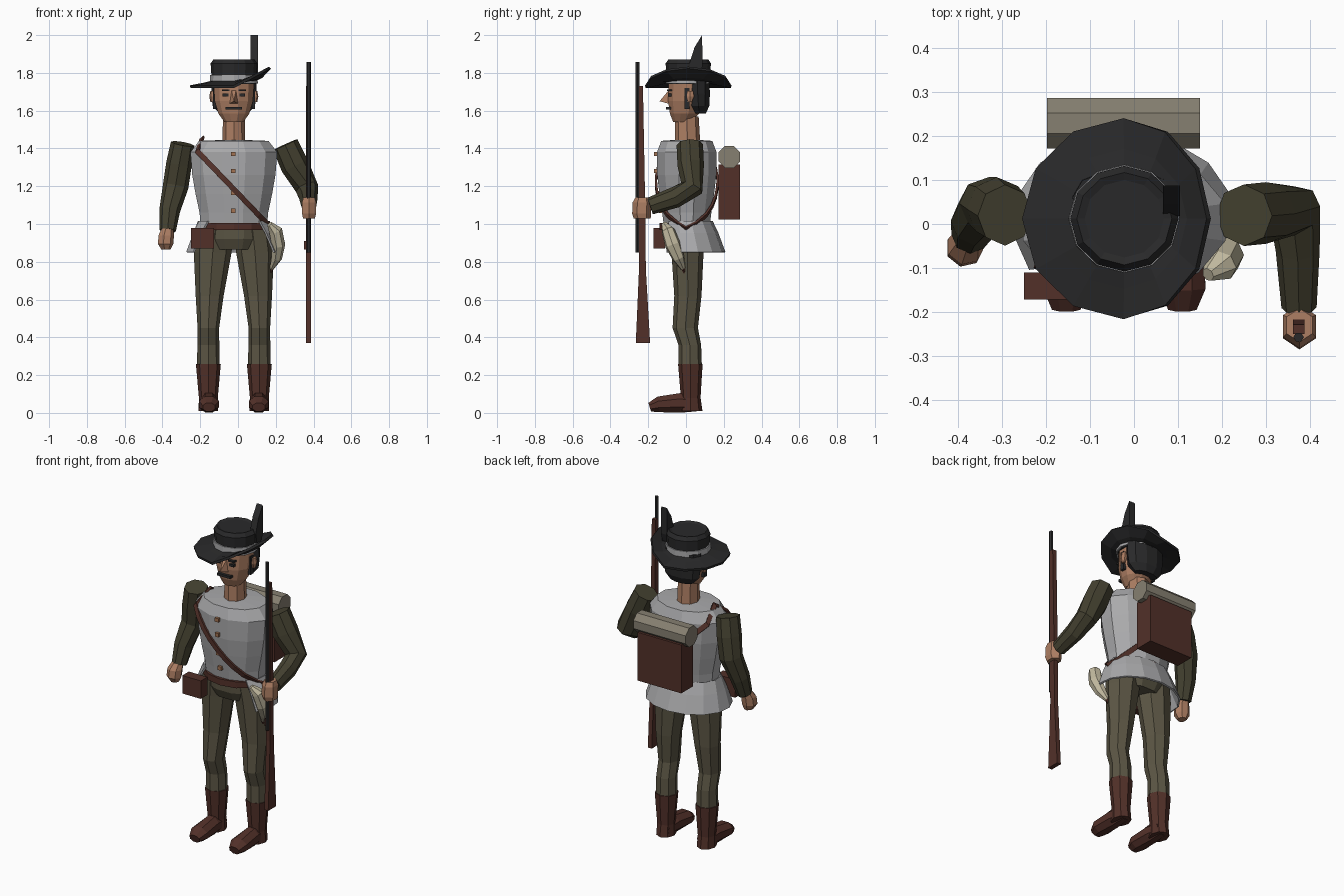
import bpy, bmesh, math
from mathutils import Vector

if "Cube" in bpy.data.objects:
    bpy.data.objects.remove(bpy.data.objects["Cube"])

CX = -0.022  # body centre line


def mat(name, r, g, b):
    m = bpy.data.materials.new(name)
    m.diffuse_color = (r, g, b, 1)
    m.use_nodes = True
    m.node_tree.nodes["Principled BSDF"].inputs["Base Color"].default_value = m.diffuse_color
    return m


BLACK = mat("black felt", 0.022, 0.022, 0.023)
COAT = mat("grey cloth", 0.40, 0.40, 0.41)
SKIN = mat("skin", 0.42, 0.21, 0.125)
TROUSER = mat("trouser olive", 0.105, 0.092, 0.058)
SLEEVE = mat("sleeve olive", 0.058, 0.053, 0.03)
BROWN = mat("brown leather", 0.085, 0.03, 0.022)
HORN = mat("pale horn", 0.54, 0.49, 0.35)
ROLL = mat("blanket", 0.24, 0.215, 0.165)
BRASS = mat("brass", 0.36, 0.17, 0.085)


def make(name, verts, faces, m, thick=0):
    bm = bmesh.new()
    vs = [bm.verts.new(v) for v in verts]
    for f in faces:
        bm.faces.new([vs[i] for i in f])
    bmesh.ops.recalc_face_normals(bm, faces=bm.faces)
    me = bpy.data.meshes.new(name)
    bm.to_mesh(me)
    bm.free()
    me.materials.append(m)
    ob = bpy.data.objects.new(name, me)
    bpy.context.collection.objects.link(ob)
    if thick:
        mod = ob.modifiers.new("thickness", 'SOLIDIFY')
        mod.thickness = thick
        mod.offset = 0
    return ob


def skin_rings(name, rings, m, closed=True, caps=True, thick=0):
    """Join rings of points into one surface."""
    n = len(rings[0])
    verts = [p for r in rings for p in r]
    faces = []
    for k in range(len(rings) - 1):
        for i in range(n if closed else n - 1):
            j = (i + 1) % n
            faces.append((k*n + i, k*n + j, (k+1)*n + j, (k+1)*n + i))
    if caps and closed:
        faces.append(tuple(range(n)))
        faces.append(tuple(range((len(rings)-1)*n, len(rings)*n)))
    return make(name, verts, faces, m, thick)


def loft(name, rings, m, n=8, phase=0.0, **kw):
    """Stack of horizontal ellipses: (cx, cy, z, rx, ry)."""
    out = []
    for cx, cy, z, rx, ry in rings:
        out.append([(cx + rx*math.cos(a), cy + ry*math.sin(a), z)
                    for a in (phase + 2*math.pi*i/n for i in range(n))])
    return skin_rings(name, out, m, **kw)


def tube(name, pts, radii, m, n=8, phase=0.0, ref=(1, 0, 0)):
    """Ellipse swept along a path; radii are (sideways, other)."""
    P = [Vector(p) for p in pts]
    out = []
    for i, p in enumerate(P):
        t = (P[min(i+1, len(P)-1)] - P[max(i-1, 0)]).normalized()
        u = Vector(ref)
        u = (u - t*u.dot(t)).normalized()
        v = t.cross(u)
        a, b = radii[i]
        out.append([p + u*a*math.cos(q) + v*b*math.sin(q)
                    for q in (phase + 2*math.pi*k/n for k in range(n))])
    return skin_rings(name, out, m)


def box(name, x0, x1, y0, y1, z0, z1, m):
    q = [(x0, y0), (x1, y0), (x1, y1), (x0, y1)]
    return skin_rings(name, [[(x, y, z) for x, y in q] for z in (z0, z1)], m)


# Legs, boots and feet
for s, side in ((-1, "right"), (1, "left")):
    leg = [(.098, .005, .98, .098, .095), (.112, .008, .85, .1, .085), (.128, .01, .62, .074, .072),
           (.135, -.004, .45, .057, .067), (.135, .02, .36, .058, .06), (.135, .022, .25, .06, .062)]
    loft(side + "_trouser_leg", [(CX + s*x, *r) for x, *r in leg], TROUSER)
    bx = CX + s*.135
    loft(side + "_boot_shaft", [(bx, .025, .01, .052, .062), (bx, .025, .08, .05, .052),
                                (bx, .023, .26, .066, .065)], BROWN)
    fx = CX + s*.132
    tube(side + "_boot_foot", [(fx, .06, .045), (fx, -.03, .053), (fx, -.145, .045), (fx, -.192, .03)],
         [(.04, .04), (.05, .056), (.057, .045), (.035, .026)], BROWN, phase=math.pi/8)

# Hips, torso, belt
loft("hips", [(CX, .005, .865, .14, .09), (CX, .005, .92, .17, .118), (CX, .005, 1.0, .175, .12)], TROUSER, n=10)
TORSO = [(.99, .182, .125), (1.06, .188, .135), (1.16, .21, .15), (1.26, .228, .162),
         (1.38, .238, .163), (1.44, .19, .14)]
loft("torso", [(CX, .004, z, a, b) for z, a, b in TORSO] + [(CX, .004, 1.445, .06, .07)], COAT, n=12, phase=math.pi/12)
loft("belt", [(CX, .004, z, .186, .143) for z in (.967, 1.005)], BROWN, n=12)

# Coat skirt, open at the front
rows = []
for z, a, b, start in ((1.015, .188, .132, -44), (.95, .215, .163, -38), (.85, .25, .2, -32)):
    rows.append([(CX + a*math.cos(q), .004 + b*math.sin(q), z)
                 for q in (math.radians(start + (180 - 2*start)*i/10) for i in range(11))])
skin_rings("coat_skirt", rows, COAT, closed=False, thick=.01)

# Buttons down the chest
for z, y in ((1.37, -.158), (1.28, -.157), (1.165, -.146), (1.07, -.132)):
    box("button", CX - .014, CX + .01, y - .012, y + .02, z - .011, z + .011, BRASS)


# Shoulder strap looped around the torso
def torso_at(z):
    z = max(.99, min(1.44, z))
    for (z0, a0, b0), (z1, a1, b1) in zip(TORSO, TORSO[1:]):
        if z <= z1:
            t = (z - z0)/(z1 - z0)
            return a0 + (a1 - a0)*t, b0 + (b1 - b0)*t


path = [(-.19, 0, 1.455)]
front = []
for i in range(9):
    t = i/8
    x, z = -.215 + .37*t, 1.385 - .385*t
    a, b = torso_at(z)
    front.append((x, b*math.sqrt(max(.1, 1 - ((x - CX)/a)**2)) + .004, z))
path += [(x, -y, z) for x, y, z in front] + [(.185, 0, .975)]
path += [(x, y + .008, z) for x, y, z in reversed(front)]
w = Vector((.72, 0, .69))*.014
skin_rings("shoulder_strap", [[Vector(p) - w for p in path], [Vector(p) + w for p in path]],
           BROWN, caps=False, thick=.012)

# Arms and hands
tube("right_sleeve", [(-.293, .02, 1.425), (-.312, .035, 1.32), (-.33, .045, 1.2), (-.362, .005, 1.07), (-.372, -.025, .965)],
     [(.063, .07), (.068, .072), (.068, .062), (.055, .056), (.043, .044)], SLEEVE)
loft("right_fist", [(-.383, -.05, .865, .025, .028), (-.385, -.055, .895, .043, .043),
                    (-.382, -.05, .94, .043, .043), (-.374, -.03, .98, .032, .032)], SKIN, n=7)
tube("left_sleeve", [(.25, .02, 1.42), (.3, .025, 1.31), (.365, .03, 1.19), (.372, -.06, 1.14), (.375, -.19, 1.095)],
     [(.07, .07), (.075, .07), (.062, .062), (.05, .056), (.04, .046)], SLEEVE)
loft("left_fist", [(.376, -.232, 1.03, .036, .045), (.376, -.235, 1.055, .043, .05),
                   (.376, -.232, 1.115, .043, .05), (.376, -.23, 1.14, .034, .038)], SKIN, n=6, phase=math.pi/6)

# Neck and head
loft("neck", [(CX, .008, 1.42, .06, .068), (CX, .005, 1.57, .058, .062)], SKIN)
loft("head", [(CX, -.02, 1.54, .052, .05), (CX, -.008, 1.585, .085, .08), (CX, 0, 1.65, .105, .098),
              (CX, .005, 1.76, .112, .1)], SKIN, n=12, phase=math.pi/12)
loft("hair", [(CX, .072, 1.585, .075, .035), (CX, .066, 1.625, .112, .06),
              (CX, .062, 1.69, .12, .068), (CX, .06, 1.77, .118, .066)], BLACK, n=10)
make("nose", [(CX - .012, -.09, 1.71), (CX + .012, -.09, 1.71), (CX - .027, -.085, 1.635),
              (CX + .027, -.085, 1.635), (CX, -.14, 1.65)],
     [(0, 1, 4), (0, 4, 2), (1, 3, 4), (2, 4, 3), (0, 2, 3, 1)], SKIN)
for s, side in ((-1, "right"), (1, "left")):
    e = CX + s*.044
    box(side + "_eye", e - .015, e + .015, -.096, -.07, 1.675, 1.69, BLACK)
    box(side + "_eyebrow", e - .02, e + .02, -.1, -.07, 1.703, 1.713, BLACK)
    x = CX + s*.114
    loft(side + "_ear", [(x, .02, 1.645, .01, .012), (x, .022, 1.675, .016, .024), (x, .022, 1.705, .01, .018)], SKIN, n=6)
    x = CX + s*.103
    box(side + "_sideburn", x - .008, x + .008, -.008, .018, 1.61, 1.72, BLACK)
box("moustache", CX - .043, CX + .043, -.107, -.06, 1.605, 1.62, BLACK)

# Hat: brim pinned up on the left side, crown, band, feather
HY = .012
brim = []
for r, lift in ((.1, 0), (.16, .5), (.231, 1)):
    ring = []
    for i in range(12):
        a = 2*math.pi*i/12
        x, y = r*math.cos(a), r*math.sin(a)
        z = 1.755 - .028*lift
        if x > 0:
            x *= 1 - .17*lift
            z += .1*lift*x/.19
        ring.append((CX + x, HY + y*.985, z))
    brim.append(ring)
skin_rings("hat_brim", brim, BLACK, caps=False, thick=.014)
loft("hat_crown", [(CX, HY, 1.74, .118, .115), (CX, HY, 1.79, .119, .116), (CX, HY, 1.85, .123, .12),
                   (CX, HY, 1.872, .108, .105), (CX, HY, 1.866, .09, .088)], BLACK, n=12)
loft("hat_band", [(CX, HY, 1.745, .127, .123), (CX, HY, 1.79, .125, .122)], COAT, n=12)
profile = [(.03, 1.79), (.075, 1.79), (.088, 1.84), (.085, 2.0), (.045, 1.935), (.018, 1.85)]
skin_rings("feather", [[(x, y, z) for y, z in profile] for x in (.066, .105)], BLACK)

# Pack and blanket roll
box("backpack", -.168, .122, .172, .285, 1.025, 1.315, BROWN)
tube("blanket_roll", [(-.198, .229, 1.355), (.15, .229, 1.355)], [(.062, .062)]*2,
     ROLL, phase=math.pi/8, ref=(0, 1, 0))

# Hip pouch and powder horn
box("pouch", -.25, -.127, -.172, -.11, .87, .978, BROWN)
tube("powder_horn", [(.168, -.115, 1.0), (.198, -.095, .965), (.213, -.07, .89), (.203, -.04, .82), (.178, -.015, .765)],
     [(.016, .016), (.037, .036), (.037, .042), (.03, .033), (.012, .014)], HORN, n=7)
tube("horn_tip", [(.18, -.017, .77), (.17, -.008, .738)], [(.012, .012), (.006, .006)], BROWN, n=6)

# Rifle
GX = .374
loft("rifle_barrel", [(GX, -.257, .85, .012, .011), (GX, -.257, 1.858, .012, .011)], BLACK, n=6)
stock = [(-.25, 1.73), (-.228, 1.73), (-.216, 1.1), (-.214, .85), (-.212, .75), (-.19, .37),
         (-.266, .37), (-.26, .5), (-.248, .78), (-.25, .86)]
skin_rings("rifle_stock", [[(x, y, z) for y, z in stock] for x in (GX - .013, GX + .013)], BROWN)
box("rifle_lock", GX - .024, GX, -.25, -.225, .865, .91, BROWN)
